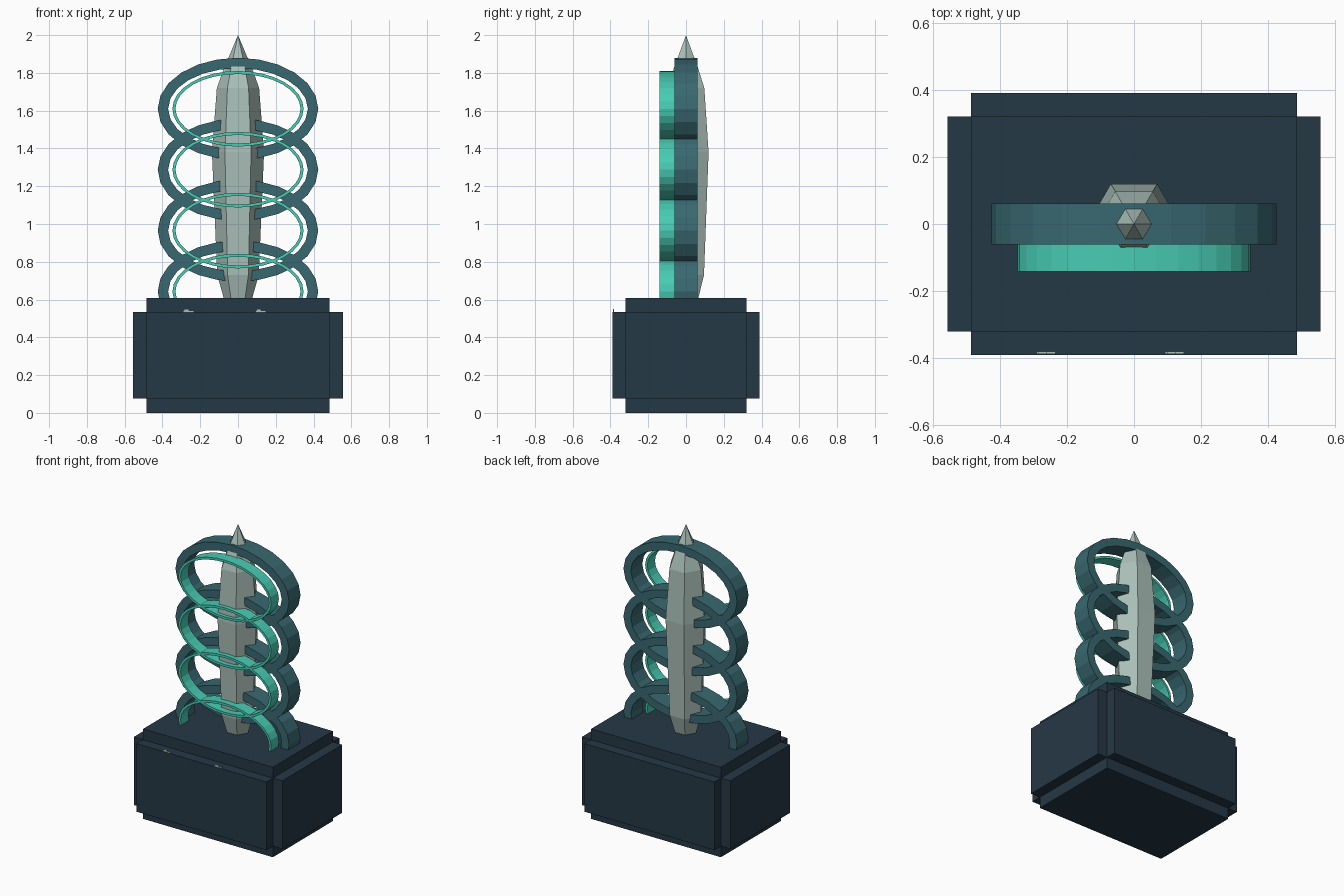
import bpy, bmesh, math

cube = bpy.data.objects.get("Cube")
if cube:
    bpy.data.objects.remove(cube, do_unlink=True)


def material(name, hexcode):
    lin = []
    for i in (0, 2, 4):
        c = int(hexcode[i:i + 2], 16) / 255
        lin.append(c / 12.92 if c <= 0.04045 else ((c + 0.055) / 1.055) ** 2.4)
    m = bpy.data.materials.new(name)
    m.use_nodes = True
    m.diffuse_color = (*lin, 1)
    m.node_tree.nodes["Principled BSDF"].inputs["Base Color"].default_value = (*lin, 1)
    return m


SLATE = material("dark slate", "253845")
TEAL = material("deep teal", "386870")
MINT = material("bright mint", "48CCB4")
STONE = material("pale stone", "ABC0B9")


def finish(name, bm, mat):
    bmesh.ops.recalc_face_normals(bm, faces=bm.faces)
    me = bpy.data.meshes.new(name)
    bm.to_mesh(me)
    bm.free()
    me.materials.append(mat)
    ob = bpy.data.objects.new(name, me)
    bpy.context.collection.objects.link(ob)
    return ob


def box(name, lo, hi, mat):
    bm = bmesh.new()
    bmesh.ops.create_cube(bm, size=1)
    for v in bm.verts:
        v.co = [(a + b) / 2 + c * (b - a) for a, b, c in zip(lo, hi, v.co)]
    return finish(name, bm, mat)


def ring(name, rx, rz, wall, y0, y1, z, sides, mat):
    """Elliptical band standing upright, extruded along y."""
    bm = bmesh.new()
    loops = []
    for i in range(sides):
        a = math.tau * i / sides
        c, s = math.cos(a), math.sin(a)
        loops.append([bm.verts.new(((rx - t) * c, y, z + (rz - t) * s))
                      for t, y in ((0, y0), (0, y1), (wall, y1), (wall, y0))])
    for i in range(sides):
        a, b = loops[i], loops[(i + 1) % sides]
        for k in range(4):
            n = (k + 1) % 4
            bm.faces.new((a[k], a[n], b[n], b[k]))
    return finish(name, bm, mat)


def spire(name, profile, sides, mat):
    """Six-sided crystal from (height, radius) pairs, ending in a point."""
    bm = bmesh.new()
    rows = [[bm.verts.new((r * math.cos(math.tau * i / sides),
                           r * math.sin(math.tau * i / sides), z))
             for i in range(sides)] for z, r in profile[:-1]]
    tip = bm.verts.new((0, 0, profile[-1][0]))
    bm.faces.new(rows[0])
    for i in range(sides):
        j = (i + 1) % sides
        for lower, upper in zip(rows, rows[1:]):
            bm.faces.new((lower[i], lower[j], upper[j], upper[i]))
        bm.faces.new((rows[-1][i], rows[-1][j], tip))
    return finish(name, bm, mat)


# Stepped plinth from three crossing blocks
box("plinth_core", (-0.485, -0.32, 0), (0.485, 0.32, 0.608), SLATE)
box("plinth_front_back", (-0.485, -0.39, 0.075), (0.485, 0.39, 0.535), SLATE)
box("plinth_sides", (-0.555, -0.32, 0.075), (0.555, 0.32, 0.535), SLATE)

# Small pale chips on the front ledge
for side, x in (("right", -0.29), ("left", 0.093)):
    box(f"ledge_chip_{side}", (x, -0.387, 0.53), (x + 0.056, -0.38, 0.542), STONE)
    box(f"ledge_chip_tip_{side}", (x + 0.005, -0.387, 0.53), (x + 0.03, -0.38, 0.55), STONE)

# Crystal blade
spire("crystal_blade", [(0.57, 0.063), (0.61, 0.076), (0.73, 0.11), (1.38, 0.138),
                        (1.72, 0.112), (1.825, 0.074), (2.0, 0)], 6, STONE)

# Four stacked pairs of rings
for n in range(4):
    z = 1.61 - 0.3225 * n
    ring(f"outer_ring_{n + 1}", 0.425, 0.27, 0.055, -0.061, 0.061, z, 24, TEAL)
    ring(f"inner_ring_{n + 1}", 0.347, 0.2, 0.016, -0.141, -0.059, z, 32, MINT)
